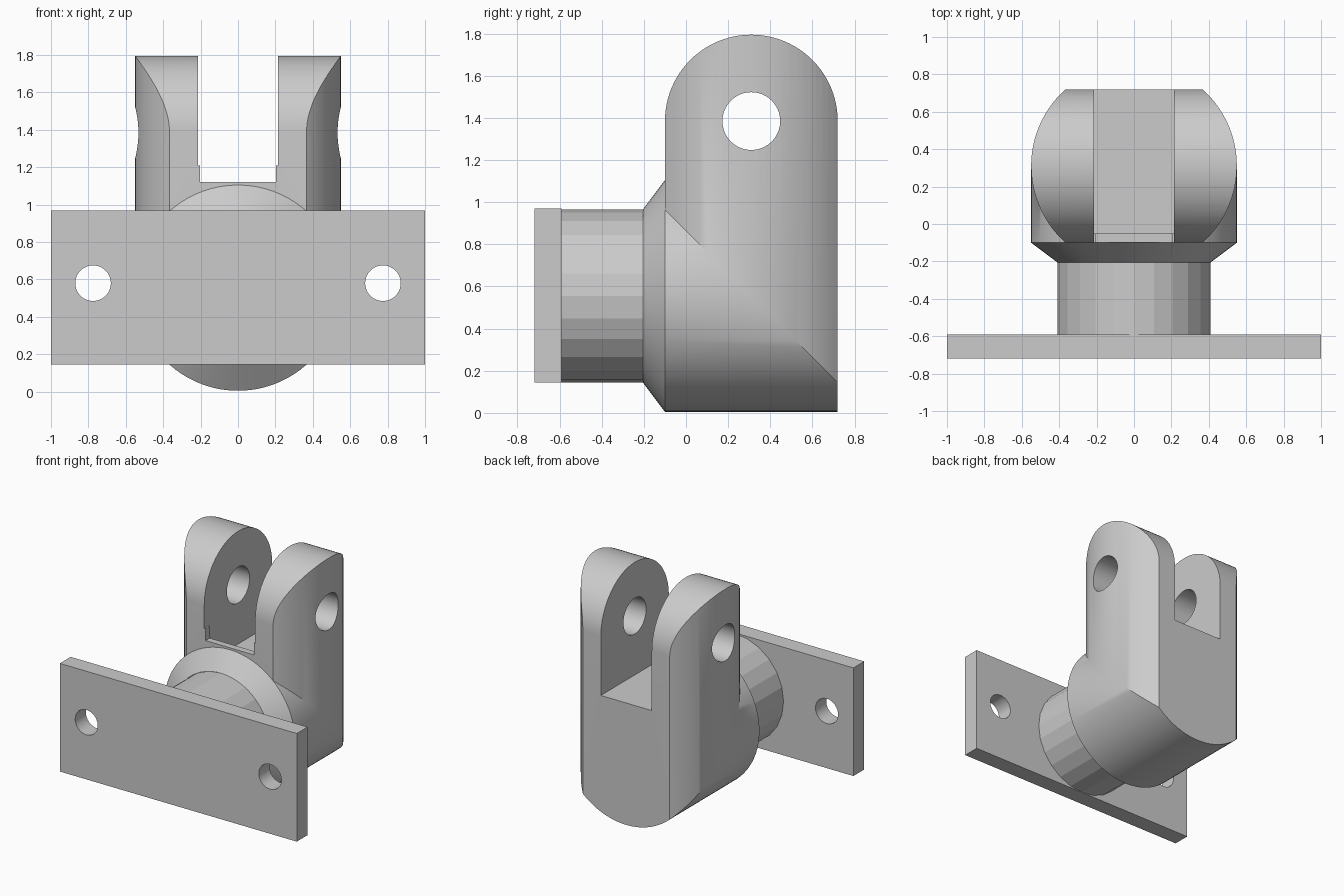
import bpy, bmesh, math
from mathutils import Vector, Matrix

cube = bpy.data.objects.get("Cube")
if cube:
    bpy.data.objects.remove(cube, do_unlink=True)

grey = bpy.data.materials.new("machined grey")
grey.use_nodes = True
colour = (0.6, 0.6, 0.6, 1)
grey.diffuse_color = colour
grey.node_tree.nodes["Principled BSDF"].inputs["Base Color"].default_value = colour

R = 0.55                # body radius
CY, CZ = 0.31, 0.555    # upright axis in y, horizontal axis in z
PIN_Z, HALF = 1.385, 0.41


def finish(name, bm):
    bmesh.ops.recalc_face_normals(bm, faces=bm.faces)
    mesh = bpy.data.meshes.new(name)
    bm.to_mesh(mesh)
    bm.free()
    mesh.materials.append(grey)
    ob = bpy.data.objects.new(name, mesh)
    bpy.context.collection.objects.link(ob)
    return ob


def box(name, lo, hi):
    lo, hi = Vector(lo), Vector(hi)
    bm = bmesh.new()
    bmesh.ops.create_cube(bm, size=1, matrix=Matrix.Translation((lo + hi) / 2)
                          @ Matrix.Diagonal((*(hi - lo), 1)))
    return finish(name, bm)


def rod(name, centre, radius, length, axis):
    bm = bmesh.new()
    turn = Vector((0, 0, 1)).rotation_difference(Vector(axis)).to_matrix().to_4x4()
    bmesh.ops.create_cone(bm, cap_ends=True, segments=64, radius1=radius, radius2=radius,
                          depth=length, matrix=Matrix.Translation(centre) @ turn)
    return finish(name, bm)


def loft(name, rings, capped=True):
    """Skin matching closed rings of points."""
    bm = bmesh.new()
    loops = [[bm.verts.new(p) for p in ring] for ring in rings]
    n = len(loops[0])
    for a, b in zip(loops, loops[1:]):
        for i in range(n):
            j = (i + 1) % n
            bm.faces.new((a[i], a[j], b[j], b[i]))
    if capped:
        bm.faces.new(loops[0])
        bm.faces.new(loops[-1])
    return finish(name, bm)


def boolean(ob, cutter, operation="DIFFERENCE"):
    mod = ob.modifiers.new(cutter.name, "BOOLEAN")
    mod.operation, mod.solver, mod.object = operation, "EXACT", cutter
    bpy.context.view_layer.objects.active = ob
    bpy.ops.object.modifier_apply(modifier=mod.name)
    bpy.data.objects.remove(cutter, do_unlink=True)


def smooth(ob, degrees):
    bpy.ops.object.select_all(action="DESELECT")
    ob.select_set(True)
    bpy.context.view_layer.objects.active = ob
    bpy.ops.object.shade_smooth_by_angle(angle=math.radians(degrees))


def circle(n, r):
    return [(r * math.sin(2 * math.pi * i / n), r * math.cos(2 * math.pi * i / n))
            for i in range(n)]


# Mounting plate with two bolt holes
plate = box("mounting_plate", (-1, -0.72, 0.145), (1, -0.59, 0.97))
for side in (-1, 1):
    boolean(plate, rod("bolt_cutter", (side * 0.775, -0.65, 0.58), 0.095, 1, (0, 1, 0)))
smooth(plate, 30)

# Faceted neck and flared collar
neck = loft("neck", [[(x, y, CZ + c) for x, c in circle(24, HALF)] for y in (-0.6, -0.2)])
collar = loft("collar", [[(x, y, CZ + c) for x, c in circle(72, r)]
                         for y, r in ((-0.205, HALF), (-0.1, R))], capped=False)
smooth(collar, 30)

# Clevis body: mitred elbow of two equal cylinders
ring = circle(96, R)
body = loft("clevis_body", [[(x, -0.6, CZ - c) for x, c in ring],
                            [(x, CY + c, CZ - c) for x, c in ring],
                            [(x, CY + c, 2) for x, c in ring]])

# Trim to flat front and back with a rounded top
arc = [(CY + HALF * math.cos(math.pi * i / 48), PIN_Z + HALF * math.sin(math.pi * i / 48))
       for i in range(49)]
side_profile = [(CY + HALF, -0.1)] + arc + [(CY - HALF, -0.1)]
trim = loft("trim", [[(x, y, z) for y, z in side_profile] for x in (-1, 1)])
boolean(body, trim, "INTERSECT")

# Fork slot, leaving a thin lip low at the front, and the pin hole
boolean(body, box("slot_floor_cutter", (-0.215, -0.05, 0.935), (0.215, 1, 2)))
boolean(body, box("slot_lip_cutter", (-0.203, -0.5, 1.12), (0.203, 0.2, 2)))
boolean(body, box("slot_front_cutter", (-0.215, -0.5, 1.21), (0.215, 0.2, 2)))
boolean(body, rod("pin_cutter", (0, CY, PIN_Z), 0.137, 3, (1, 0, 0)))
smooth(body, 30)
